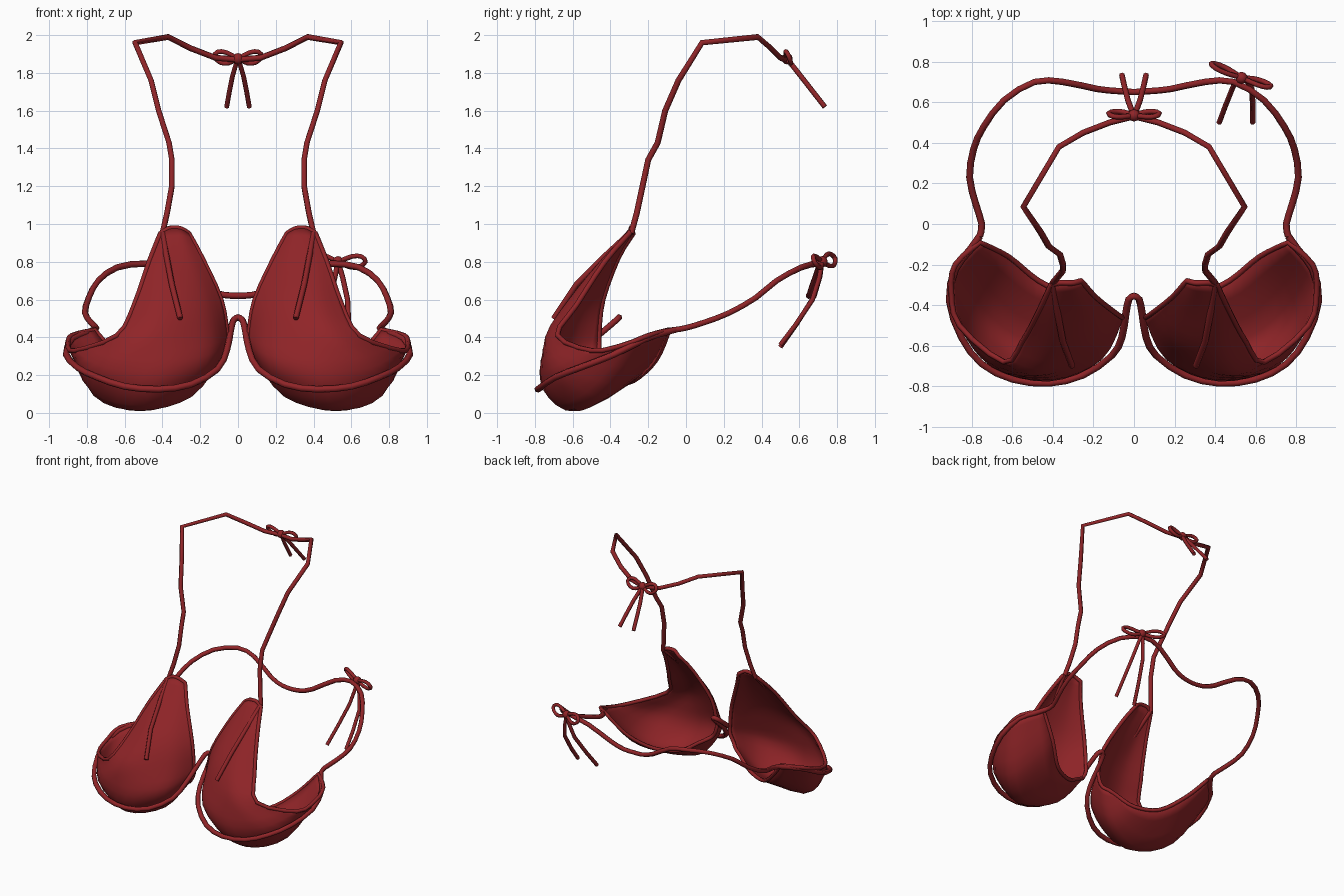
import bpy
import bmesh
from mathutils import Vector

cube = bpy.data.objects.get("Cube")
if cube:
    bpy.data.objects.remove(cube, do_unlink=True)

# One fabric colour for everything
fabric = bpy.data.materials.new("dark_red_fabric")
fabric.use_nodes = True
red = (0.28, 0.018, 0.021, 1)
fabric.diffuse_color = red
shader = fabric.node_tree.nodes["Principled BSDF"]
shader.inputs["Base Color"].default_value = red
shader.inputs["Roughness"].default_value = 0.8


def link(name, data):
    obj = bpy.data.objects.new(name, data)
    bpy.context.collection.objects.link(obj)
    data.materials.append(fabric)
    return obj


def flip(points):
    return [Vector((-p[0], p[1], p[2])) for p in points]


def symmetric(points):
    """Continue a path that ends on the centre plane onto the other side."""
    return list(points) + flip(points)[-2::-1]


def spline(points, steps):
    """Catmull-Rom curve through the points."""
    pts = [Vector(p) for p in points]
    result = []
    for i in range(len(pts) - 1):
        before, a = pts[max(i - 1, 0)], pts[i]
        b, after = pts[i + 1], pts[min(i + 2, len(pts) - 1)]
        for s in range(steps):
            t = s / steps
            result.append(a + 0.5 * t * (b - before
                          + t * (2 * before - 5 * a + 4 * b - after
                                 + t * (3 * (a - b) + after - before))))
    return result + [pts[-1]]


def tube(name, points, radius=0.016, cyclic=False):
    curve = bpy.data.curves.new(name, "CURVE")
    curve.dimensions = "3D"
    curve.bevel_depth = radius
    curve.bevel_resolution = 1
    curve.use_fill_caps = True
    path = curve.splines.new("POLY")
    path.points.add(len(points) - 1)
    for target, p in zip(path.points, points):
        target.co = (p[0], p[1], p[2], 1)
    path.use_cyclic_u = cyclic
    path.use_smooth = True
    return link(name, curve)


# Cup cross-sections from the apex to the back lower edge, inner side to outer side
sections = [
    [(.26, -.28, .95), (.3, -.29, .975), (.335, -.29, .98), (.37, -.29, .975), (.41, -.3, .95)],
    [(.19, -.36, .82), (.25, -.41, .81), (.33, -.44, .8), (.4, -.45, .8), (.47, -.43, .8)],
    [(.09, -.44, .6), (.18, -.54, .6), (.3, -.6, .6), (.43, -.62, .59), (.55, -.58, .57)],
    [(.06, -.46, .43), (.15, -.61, .41), (.33, -.71, .4), (.5, -.74, .4), (.64, -.68, .41)],
    [(.06, -.46, .36), (.17, -.67, .26), (.42, -.77, .22), (.7, -.7, .24), (.86, -.5, .33)],
    [(.09, -.46, .3), (.22, -.6, .13), (.48, -.72, .08), (.77, -.57, .14), (.9, -.33, .36)],
    [(.13, -.43, .27), (.26, -.52, .09), (.52, -.57, .015), (.74, -.42, .1), (.88, -.2, .41)],
    [(.18, -.41, .24), (.3, -.36, .17), (.47, -.28, .17), (.62, -.16, .28), (.76, -.09, .44)],
]
across = [spline(row, 4) for row in sections]
columns = [spline(column, 3) for column in zip(*across)]


def cup(name, cols):
    bm = bmesh.new()
    grid = [[bm.verts.new(p) for p in col] for col in cols]
    for left, right in zip(grid, grid[1:]):
        for i in range(len(left) - 1):
            bm.faces.new((left[i], left[i + 1], right[i + 1], right[i]))
    bmesh.ops.recalc_face_normals(bm, faces=bm.faces)
    mesh = bpy.data.meshes.new(name)
    bm.to_mesh(mesh)
    bm.free()
    for face in mesh.polygons:
        face.use_smooth = True
    shell = link(name, mesh).modifiers.new("cloth_thickness", "SOLIDIFY")
    shell.thickness = 0.012
    shell.offset = 0


# Cups, their hems and the loose strap ends in front
hem = (columns[0] + [c[-1] for c in columns[1:-1]]
       + columns[-1][::-1] + [c[0] for c in columns[-2:0:-1]])
front_end = [(.4, -.29, .96), (.38, -.42, .84), (.35, -.58, .68), (.305, -.7, .5)]
for side, mirror in (("left", list), ("right", flip)):
    cup(side + "_cup", [mirror(c) for c in columns])
    tube(side + "_cup_hem", mirror(hem), 0.014, True)
    tube(side + "_front_strap_end", mirror(front_end))

# Halter strap round the neck
halter = [(.4, -.29, .95), (.375, -.26, 1.06), (.35, -.23, 1.2), (.35, -.2, 1.34),
          (.365, -.15, 1.43), (.42, -.11, 1.6), (.46, -.04, 1.76), (.545, .085, 1.96),
          (.37, .38, 1.99), (.25, .45, 1.93), (.12, .5, 1.88), (0, .53, 1.87)]
tube("neck_strap", symmetric(halter))

# Band under the cups with the small bridge between them
under = [(.76, -.06, .44), (.81, -.13, .42), (.88, -.22, .39), (.91, -.38, .31),
         (.85, -.56, .24), (.75, -.69, .19), (.6, -.765, .14), (.42, -.785, .125),
         (.25, -.745, .15), (.11, -.65, .23), (.06, -.56, .33), (.04, -.44, .43),
         (.025, -.37, .49), (0, -.355, .505)]
tube("under_band", symmetric(spline(under, 2)), 0.018)

# Band round the back
back = [(.76, -.06, .44), (.75, 0, .45), (.78, .1, .48), (.81, .23, .53), (.79, .37, .61),
        (.74, .48, .7), (.64, .61, .77), (.49, .7, .79), (.35, .7, .76), (.18, .665, .66),
        (.08, .655, .625), (0, .65, .62)]
tube("back_band", symmetric(spline(back, 2)), 0.017)


def bow(name, centre, reaches, tails):
    """Two loops, a knot and two hanging ends."""
    centre = Vector(centre)
    lift = Vector((0, -.012, .028))
    for i, reach in enumerate(reaches):
        reach = Vector(reach)
        loop = [centre, centre + reach * .5 + lift, centre + reach * .85 + lift,
                centre + reach, centre + reach * .75 - lift, centre + reach * .4 - lift]
        tube(f"{name}_loop_{i + 1}", spline(loop + [centre], 2)[:-1], 0.013, True)
    for i, tail in enumerate(tails):
        tube(f"{name}_end_{i + 1}", spline([centre] + tail, 2), 0.014)
    bpy.ops.mesh.primitive_uv_sphere_add(segments=10, ring_count=6, radius=0.03,
                                         location=centre)
    knot = bpy.context.object
    knot.name = name + "_knot"
    knot.data.materials.append(fabric)
    bpy.ops.object.shade_smooth()


# Bows at the neck and on the left of the back
neck_end = [(.03, .61, 1.78), (.06, .735, 1.62)]
bow("neck_bow", (0, .535, 1.875), [(.125, .01, .01), (-.125, .01, .01)],
    [neck_end, flip(neck_end)])
bow("back_bow", (.53, .72, .8), [(.145, -.04, 0), (-.15, .07, .015)],
    [[(.49, .68, .62), (.42, .5, .35)], [(.58, .67, .6), (.585, .5, .36)]])
